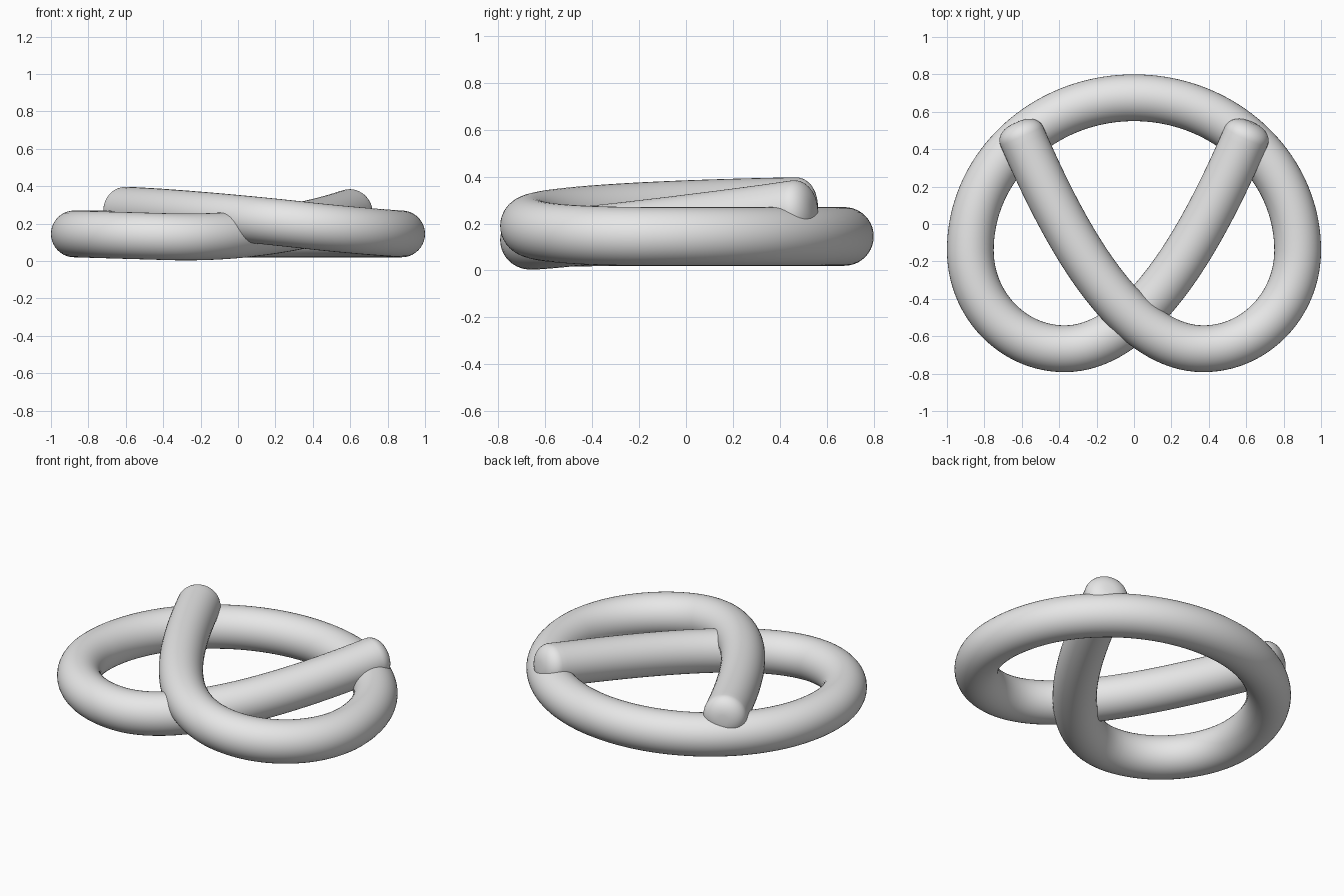
import bpy
import bmesh
from math import sin, cos, pi
from mathutils import Vector
from mathutils.geometry import interpolate_bezier

if "Cube" in bpy.data.objects:
    bpy.data.objects.remove(bpy.data.objects["Cube"], do_unlink=True)

RADIUS = 0.125
SIDES = 40
CAP = 0.08        # length of the rounded tips
BASE = 0.145      # centre height of the flat loop
K = 0.552         # quarter-ellipse handle ratio

grey = bpy.data.materials.new("plain grey")
grey.use_nodes = True
grey.diffuse_color = (0.8, 0.8, 0.8, 1)
grey.node_tree.nodes["Principled BSDF"].inputs["Base Color"].default_value = (0.8, 0.8, 0.8, 1)


def half_path(side, lobe_z, lift, arm_z, tip_z):
    """Centre line from the back of the loop to one tip."""
    top, flank = Vector((0, 0.675, BASE)), Vector((0.875, -0.14, BASE))
    lobe, tip = Vector((0.37, -0.667, lobe_z)), Vector((-0.6, 0.47, tip_z))
    spans = [
        (top, top + Vector((0.875 * K, 0, 0)), flank + Vector((0, 0.815 * K, 0)), flank),
        (flank, flank - Vector((0, 0.527 * K, 0)),
         lobe + Vector((0.505 * K, 0, (lobe_z - lift) * 0.62)), lobe),
        (lobe, Vector((-0.08, -0.667, lift)), Vector((-0.42, 0.06, arm_z)), tip),
    ]
    points = [top]
    for span in spans:
        points += interpolate_bezier(*span, 40)[1:]
    return [Vector((p.x * side, p.y, p.z)) for p in points]


# One continuous rope: under arm, loop, over arm
under = half_path(-1, 0.13, 0.117, 0.2, 0.26)
over = half_path(1, 0.19, 0.24, 0.265, 0.272)
path = under[:0:-1] + over
stations = [(p, RADIUS) for p in path]

# Rounded tips
for end, inner, at_start in ((path[0], path[1], True), (path[-1], path[-2], False)):
    out = (end - inner).normalized()
    for i in range(1, 9):
        a = i / 9 * pi / 2
        ring = (end + out * CAP * sin(a), RADIUS * cos(a) ** 0.8)
        if at_start:
            stations.insert(0, ring)
        else:
            stations.append(ring)

# Sweep the round section along the path
bm = bmesh.new()
rings = []
for i, (centre, radius) in enumerate(stations):
    before, after = stations[max(i - 1, 0)][0], stations[min(i + 1, len(stations) - 1)][0]
    along = (after - before).normalized()
    across = along.cross(Vector((0, 0, 1))).normalized()
    up = across.cross(along)
    rings.append([bm.verts.new(centre + radius * (across * cos(a) + up * sin(a)))
                  for a in (2 * pi * j / SIDES for j in range(SIDES))])
for r, s in zip(rings, rings[1:]):
    for j in range(SIDES):
        k = (j + 1) % SIDES
        bm.faces.new((r[j], r[k], s[k], s[j]))
bm.faces.new(rings[0])
bm.faces.new(rings[-1])
bmesh.ops.recalc_face_normals(bm, faces=bm.faces)

mesh = bpy.data.meshes.new("knotted_rope")
bm.to_mesh(mesh)
bm.free()
mesh.materials.append(grey)
rope = bpy.data.objects.new("knotted_rope", mesh)
bpy.context.collection.objects.link(rope)
for polygon in mesh.polygons:
    polygon.use_smooth = True
